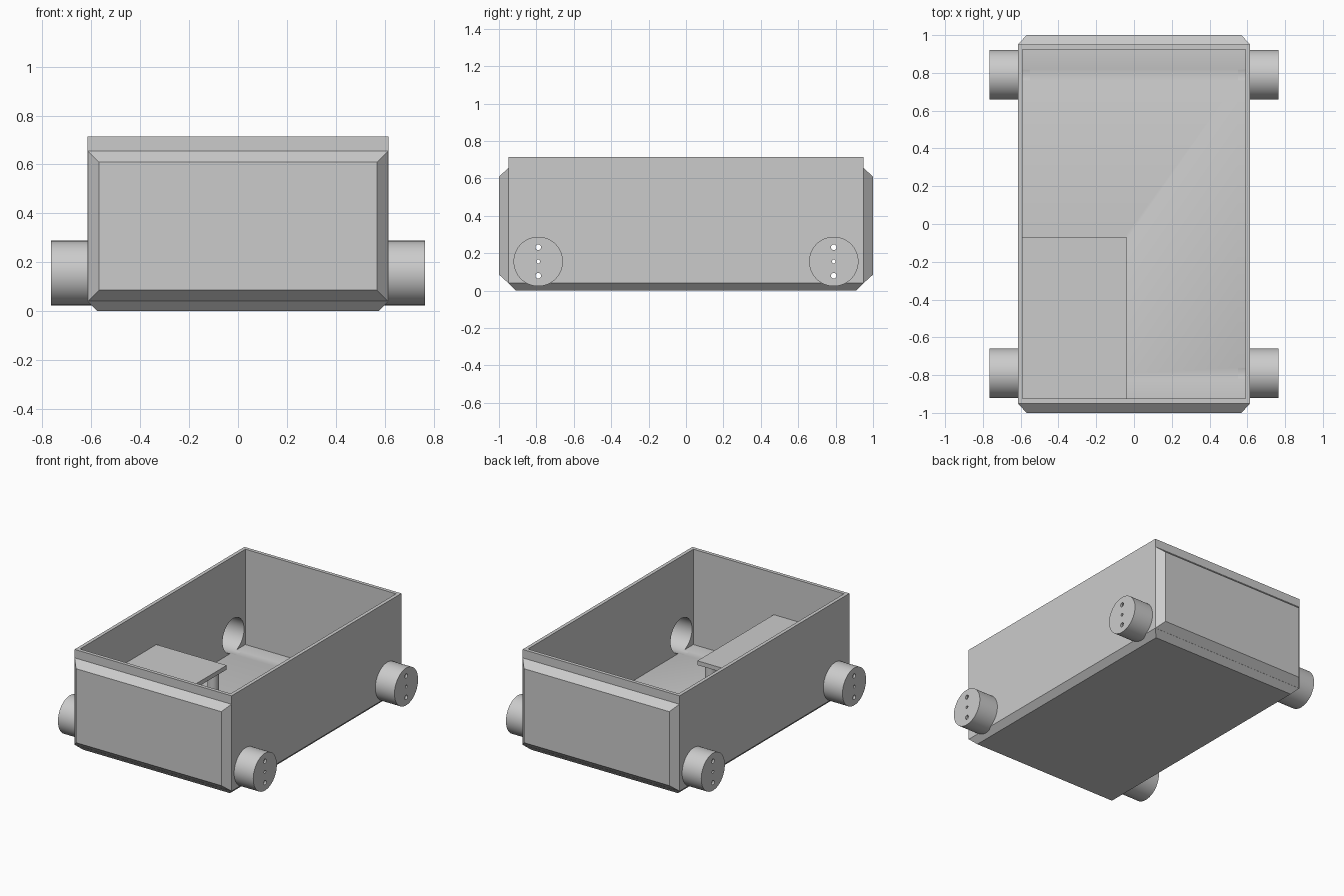
import bpy, bmesh, math
from mathutils import Matrix

cube = bpy.data.objects.get("Cube")
if cube:
    bpy.data.objects.remove(cube, do_unlink=True)

grey = bpy.data.materials.new("plain grey")
grey.use_nodes = True
colour = (0.6, 0.6, 0.6, 1)
grey.diffuse_color = colour
grey.node_tree.nodes["Principled BSDF"].inputs["Base Color"].default_value = colour

HALF_X, HALF_Y, TOP = 0.615, 0.95, 0.715
WALL, FLOOR, CHAMFER = 0.025, 0.04, 0.04
WHEEL_Y, WHEEL_Z, WHEEL_R, BORE_R = 0.79, 0.156, 0.132, 0.12
WHEEL_IN, WHEEL_OUT, CAP = 0.6, 0.765, 0.015


def make(name, bm):
    bmesh.ops.recalc_face_normals(bm, faces=bm.faces)
    mesh = bpy.data.meshes.new(name)
    bm.to_mesh(mesh)
    bm.free()
    mesh.materials.append(grey)
    obj = bpy.data.objects.new(name, mesh)
    bpy.context.collection.objects.link(obj)
    return obj


def loft(name, rings):
    """Closed solid through matching rings of points."""
    bm = bmesh.new()
    loops = [[bm.verts.new(p) for p in ring] for ring in rings]
    for a, b in zip(loops, loops[1:]):
        for i in range(len(a)):
            j = (i + 1) % len(a)
            bm.faces.new((a[i], a[j], b[j], b[i]))
    bm.faces.new(loops[0])
    bm.faces.new(loops[-1])
    return make(name, bm)


def rect(x, y, z):
    return [(-x, -y, z), (x, -y, z), (x, y, z), (-x, y, z)]


def box(name, x0, x1, y0, y1, z0, z1):
    return loft(name, [[(x0, y0, z), (x1, y0, z), (x1, y1, z), (x0, y1, z)] for z in (z0, z1)])


def cylinder(name, radius, start, end, y, z, segments=64):
    """Cylinder lying along x."""
    bm = bmesh.new()
    bmesh.ops.create_cone(bm, cap_ends=True, segments=segments, radius1=radius, radius2=radius,
                          depth=abs(end - start),
                          matrix=Matrix.Translation(((start + end) / 2, y, z))
                          @ Matrix.Rotation(math.pi / 2, 4, "Y"))
    return make(name, bm)


def select(obj):
    bpy.ops.object.select_all(action="DESELECT")
    obj.select_set(True)
    bpy.context.view_layer.objects.active = obj


def cut(obj, cutter):
    mod = obj.modifiers.new("cut", "BOOLEAN")
    mod.operation, mod.solver, mod.object = "DIFFERENCE", "EXACT", cutter
    select(obj)
    bpy.ops.object.modifier_apply(modifier=mod.name)
    bpy.data.objects.remove(cutter, do_unlink=True)


def smooth(obj):
    select(obj)
    bpy.ops.object.shade_smooth_by_angle(angle=math.radians(30))


# Open tub with a chamfered underside
body = loft("body", [rect(HALF_X - CHAMFER, HALF_Y - CHAMFER, 0),
                     rect(HALF_X, HALF_Y, CHAMFER), rect(HALF_X, HALF_Y, TOP)])
in_x, in_y = HALF_X - WALL, HALF_Y - WALL
cut(body, box("cavity", -in_x, in_x, -in_y, in_y, FLOOR, TOP + 0.1))

# Hollow wheels, open to the tub, with three small holes in each cap
for side, side_name in ((1, "left"), (-1, "right")):
    for end, end_name in ((-1, "front"), (1, "back")):
        y = end * WHEEL_Y
        cut(body, cylinder("opening", BORE_R, side * 0.55, side * 0.7, y, WHEEL_Z))
        wheel = cylinder(f"{end_name}_{side_name}_wheel", WHEEL_R,
                         side * WHEEL_IN, side * WHEEL_OUT, y, WHEEL_Z)
        cut(wheel, cylinder("bore", BORE_R, side * 0.55, side * (WHEEL_OUT - CAP), y, WHEEL_Z))
        for dz, r in ((-0.076, 0.015), (0, 0.01), (0.076, 0.015)):
            cut(wheel, cylinder("pin_hole", r, side * 0.7, side * 0.8, y, WHEEL_Z + dz, 24))
        smooth(wheel)
smooth(body)

# Chamfered bumper plates on both ends
for end, name in ((-1, "front_bumper"), (1, "back_bumper")):
    rings = []
    for inset, y in ((0, 0.949), (0.046, 1.0)):
        x, z0, z1 = HALF_X - inset, 0.04 + inset, 0.656 - inset
        rings.append([(-x, end * y, z0), (x, end * y, z0), (x, end * y, z1), (-x, end * y, z1)])
    loft(name, rings)

# Corner shelf on a round post
box("shelf", -in_x - 0.005, -0.04, -in_y - 0.005, -0.07, 0.39, 0.42)
bm = bmesh.new()
bmesh.ops.create_cone(bm, cap_ends=True, segments=32, radius1=0.037, radius2=0.037, depth=0.36,
                      matrix=Matrix.Translation((-0.1, -0.135, 0.215)))
smooth(make("shelf_post", bm))
